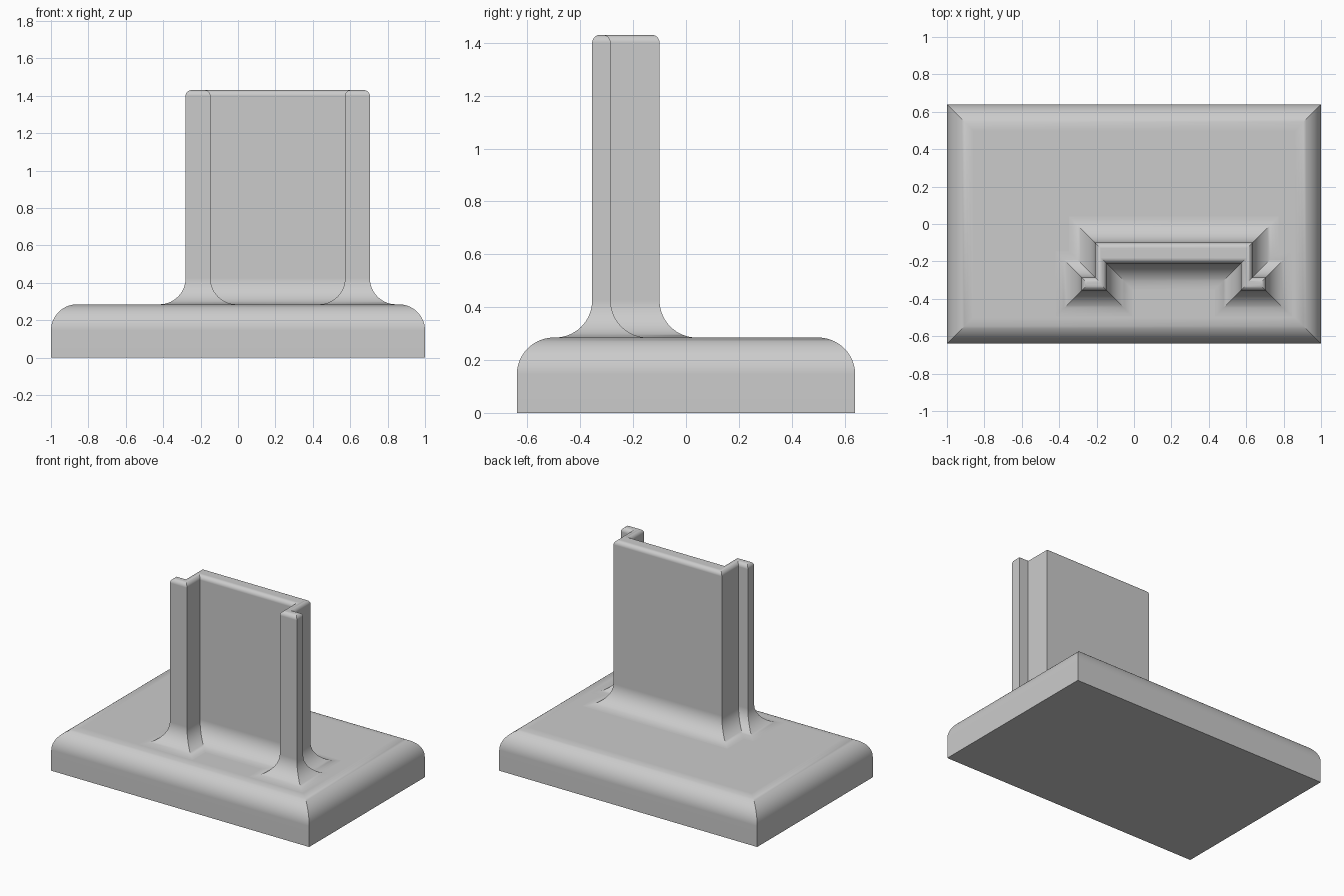
import bpy, bmesh, math
from mathutils import Vector

if "Cube" in bpy.data.objects:
    bpy.data.objects.remove(bpy.data.objects["Cube"], do_unlink=True)

GREY = (0.6, 0.6, 0.6, 1)
grey = bpy.data.materials.new("light grey")
grey.use_nodes = True
grey.diffuse_color = GREY
grey.node_tree.nodes["Principled BSDF"].inputs["Base Color"].default_value = GREY

STEPS = 14


def offset(outline, dist):
    """Mitred offset of a counter-clockwise outline, positive is outward."""
    result = []
    for i, p in enumerate(outline):
        a = (p - outline[i - 1]).normalized()
        b = (outline[(i + 1) % len(outline)] - p).normalized()
        na, nb = Vector((a.y, -a.x)), Vector((b.y, -b.x))
        result.append(p + (na + nb) * dist / (1 + na.dot(nb)))
    return result


def arc(radius, start, end, d0, z0):
    """Quarter-round profile as (outward offset, height) pairs."""
    angles = [math.radians(start + (end - start) * i / STEPS) for i in range(STEPS + 1)]
    return [(d0 + radius * math.cos(t), z0 + radius * math.sin(t)) for t in angles]


def loft(name, outline, profile, close_bottom):
    """Sweep a profile around an outline with mitred corners."""
    bm = bmesh.new()
    rings = [[bm.verts.new((p.x, p.y, z)) for p in offset(outline, d)] for d, z in profile]
    n = len(outline)
    for low, high in zip(rings, rings[1:]):
        for i in range(n):
            j = (i + 1) % n
            bm.faces.new((low[i], low[j], high[j], high[i]))
    bm.faces.new(rings[-1])
    if close_bottom:
        bm.faces.new(rings[0][::-1])
    mesh = bpy.data.meshes.new(name)
    bm.to_mesh(mesh)
    bm.free()
    mesh.materials.append(grey)
    obj = bpy.data.objects.new(name, mesh)
    bpy.context.collection.objects.link(obj)
    bpy.ops.object.select_all(action="DESELECT")
    obj.select_set(True)
    bpy.context.view_layer.objects.active = obj
    bpy.ops.object.shade_smooth_by_angle(angle=math.radians(25))
    weighted = obj.modifiers.new("even shading", "WEIGHTED_NORMAL")
    weighted.keep_sharp = True
    return obj


# Base slab with a rounded upper rim
TOP, ROUND = 0.285, 0.14
slab = [Vector(p) for p in ((-1, -0.64), (1, -0.64), (1, 0.64), (-1, 0.64))]
loft("base", slab, [(0, 0)] + arc(ROUND, 0, 90, -ROUND, TOP - ROUND), True)

# Hat-section upright: flared foot, straight walls, softly rounded top
CENTRE, HEIGHT, SOFT = 0.2125, 1.43, 0.03
half = [(0.36, -0.21), (0.36, -0.355), (0.4925, -0.355),
        (0.4925, -0.285), (0.42, -0.285), (0.42, -0.10)]
hat = [Vector((CENTRE + x, y)) for x, y in half]
hat += [Vector((CENTRE - x, y)) for x, y in reversed(half)]
foot = arc(ROUND, 270, 180, ROUND, TOP + ROUND)
crown = arc(SOFT, 0, 90, -SOFT, HEIGHT - SOFT)
loft("channel_upright", hat, foot + crown, False)
